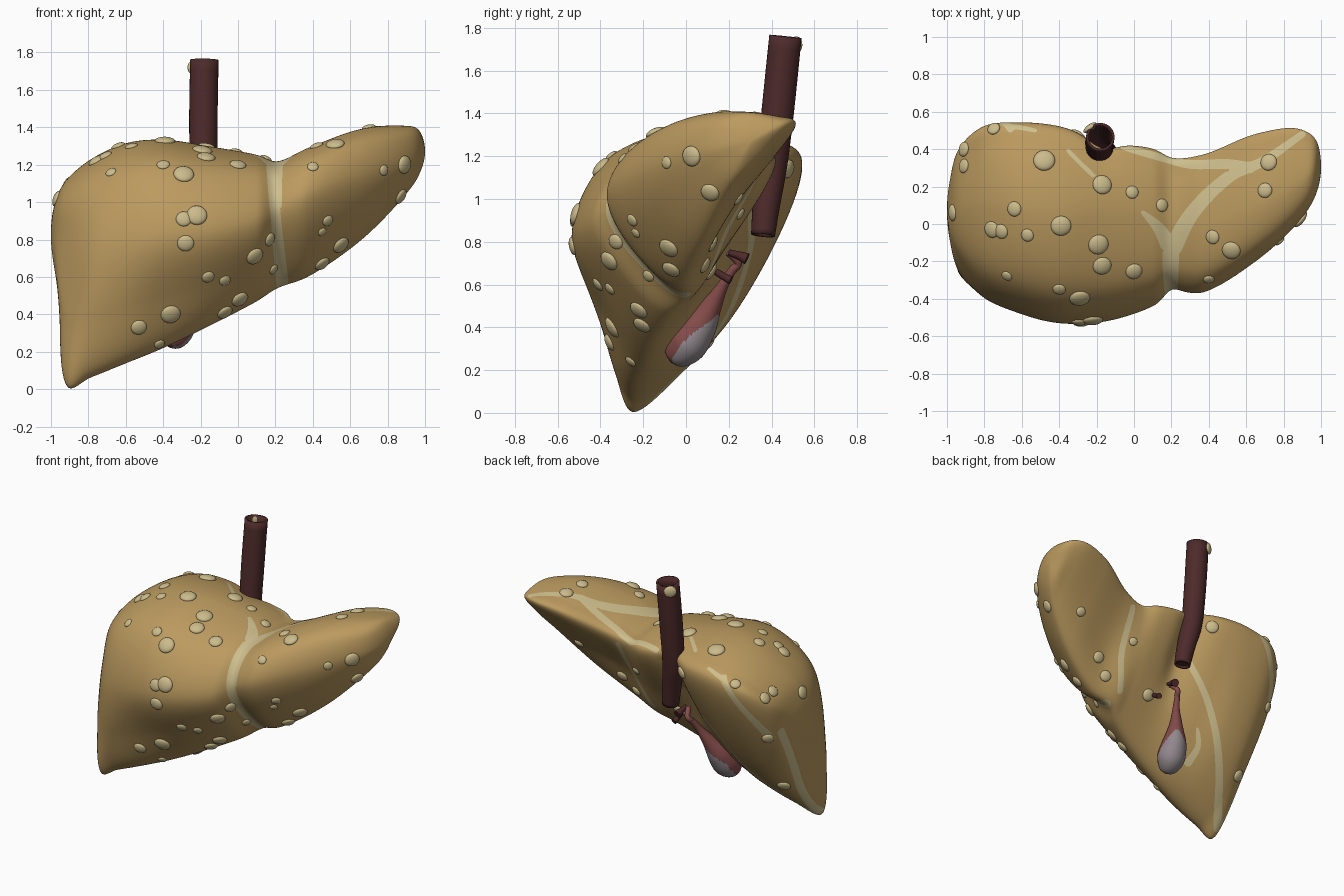
import bpy, bmesh, math
from mathutils import Vector, Matrix
from mathutils.bvhtree import BVHTree
from mathutils.kdtree import KDTree

if "Cube" in bpy.data.objects:
    bpy.data.objects.remove(bpy.data.objects["Cube"])


def material(name, rgb):
    m = bpy.data.materials.new(name)
    m.diffuse_color = (*rgb, 1)
    m.use_nodes = True
    m.node_tree.nodes["Principled BSDF"].inputs["Base Color"].default_value = m.diffuse_color
    return m


TAN = material("tan tissue", (0.50, 0.325, 0.115))
CREAM = material("cream ligament", (0.62, 0.52, 0.27))
NODULE = material("pale nodule", (0.60, 0.50, 0.26))
MAROON = material("dark maroon", (0.075, 0.023, 0.023))
PINK = material("dull pink", (0.24, 0.075, 0.07))
GREY = material("mauve grey", (0.30, 0.26, 0.28))


def finish(bm, name, mats, angle=60):
    bmesh.ops.recalc_face_normals(bm, faces=bm.faces)
    me = bpy.data.meshes.new(name)
    bm.to_mesh(me)
    bm.free()
    ob = bpy.data.objects.new(name, me)
    bpy.context.collection.objects.link(ob)
    for m in mats:
        me.materials.append(m)
    bpy.ops.object.select_all(action='DESELECT')
    ob.select_set(True)
    bpy.context.view_layer.objects.active = ob
    bpy.ops.object.shade_smooth_by_angle(angle=math.radians(angle))
    return ob


def segment(p, n):
    """Centripetal spline samples between p[1] and p[2]."""
    t = [0.0]
    for a, b in zip(p, p[1:]):
        t.append(t[-1] + max((b - a).length, 1e-5) ** 0.5)
    out = []
    for k in range(n):
        u = t[1] + (t[2] - t[1]) * k / n
        mix = lambda a, b, i, j: a * ((t[j] - u) / (t[j] - t[i])) + b * ((u - t[i]) / (t[j] - t[i]))
        a1, a2, a3 = mix(p[0], p[1], 0, 1), mix(p[1], p[2], 1, 2), mix(p[2], p[3], 2, 3)
        out.append(mix(mix(a1, a2, 0, 2), mix(a2, a3, 1, 3), 1, 2))
    return out


def open_spline(p, n, first=None, last=None):
    q = [first or p[0] * 2 - p[1]] + p + [last or p[-1] * 2 - p[-2]]
    out = []
    for i in range(len(p) - 1):
        out += segment(q[i:i + 4], n)
    return out + [p[-1]]


def closed_spline(p, n):
    m = len(p)
    return [v for i in range(m) for v in segment([p[(i + j - 1) % m] for j in range(4)], n)]


def skin(bm, rings, caps=True):
    loops = [[bm.verts.new(v) for v in r] for r in rings]
    n = len(loops[0])
    for a, b in zip(loops, loops[1:]):
        for i in range(n):
            bm.faces.new((a[i], a[(i + 1) % n], b[(i + 1) % n], b[i]))
    if caps:
        bm.faces.new(loops[0])
        bm.faces.new(loops[-1])


# Body sections: x, then (y, z) of lower edge, front, top, back, underside
SECTIONS = [
    (-.985, -.09, .60, -.06, .84, .08, .97, .23, .92, .08, .68),
    (-.935, -.25, .01, -.20, .80, .06, 1.09, .40, 1.04, .09, .38),
    (-.80, -.25, .06, -.38, .80, .08, 1.215, .52, 1.15, .16, .38),
    (-.60, -.24, .14, -.48, .80, .05, 1.31, .54, 1.19, .18, .43),
    (-.40, -.20, .22, -.53, .82, .02, 1.33, .52, 1.20, .18, .56),
    (-.15, -.15, .34, -.52, .85, .05, 1.295, .44, 1.20, .17, .72),
    (.10, -.07, .47, -.44, .90, .03, 1.25, .40, 1.18, .20, .80),
    (.21, .00, .54, -.365, .97, -.03, 1.215, .35, 1.17, .20, .83),
    (.37, -.01, .60, -.365, 1.04, -.04, 1.285, .37, 1.21, .18, .89),
    (.65, .06, .79, -.20, 1.14, .06, 1.385, .48, 1.32, .27, 1.03),
    (.87, .16, 1.01, .00, 1.21, .18, 1.405, .51, 1.36, .33, 1.15),
    (.965, .24, 1.14, .14, 1.24, .28, 1.385, .46, 1.35, .36, 1.23),
]


def section_ring(s):
    x = s[0]
    low, front, top, back, under = [Vector((x, s[i], s[i + 1])) for i in range(1, 11, 2)]
    belly = .09 + .11 * min(1, max(0, (x + .4) / .6))
    lower = low.lerp(front, .45) + Vector((0, -belly * (front.z - low.z), 0))
    d, e = top - front, back - top
    shoulder = front + Vector((0, .29 * d.y, .71 * d.z))
    crest = top + Vector((0, .75 * e.y, .38 * e.z))
    return closed_spline([low, lower, front, shoulder, top, crest, back, under], 22)


rings = [section_ring(s) for s in SECTIONS]
ends = (Vector((-1, .07, .83)), Vector((1, .30, 1.27)))
lines = []
for i in range(len(rings[0])):
    mid = [r[i] for r in rings]
    a = ends[0] + (mid[0] - ends[0]) * .02
    b = ends[1] + (mid[-1] - ends[1]) * .02
    a.x, b.x = -1, 1
    dome = lambda c, q: Vector((q.x, 2 * c.y - q.y, 2 * c.z - q.z))
    lines.append(open_spline([a] + mid + [b], 18, dome(ends[0], mid[0]), dome(ends[1], mid[-1])))


def carve(v):
    """Front fissure, rear channel for the great vein, tapered outer end."""
    v = v.copy()
    y = v.y
    d = v.x - .18 - .08 * (1.2 - v.z)
    v.y += .016 * math.exp(-(d / .05) ** 2) * min(1, max(0, (.05 - y) / .2))
    channel = min(1, max(0, (y - .1) / .2)) * min(1, max(0, (1.3 - v.z) / .15))
    v.y -= .06 * math.exp(-((v.x + .17) / .09) ** 2) * channel
    fade = min(1, max(0, (.8 - v.z) / .5))
    v.x += .03 * fade * fade * (3 - 2 * fade) * min(1, max(0, (-.78 - v.x) / .17))
    return v


body = bmesh.new()
skin(body, [[carve(p) for p in r] for r in zip(*lines)])
bmesh.ops.recalc_face_normals(body, faces=body.faces)
body.normal_update()
tree = BVHTree.FromBMesh(body)


def cast(side, a, b):
    origin, ray = {
        'front': ((a, -3, b), (0, 1, 0)), 'rear': ((a, 3, b), (0, -1, 0)),
        'top': ((a, b, 3), (0, 0, -1)), 'left': ((-3, a, b), (1, 0, 0)),
    }[side]
    hit = tree.ray_cast(Vector(origin), Vector(ray))
    return hit[0], hit[1]


# Ligament bands cut into the body: side, start and end half width, path
BANDS = [
    ('front', .030, .034, [(.18, 1.19), (.20, .90), (.24, .54)]),
    ('top', .035, .045, [(.20, -.35), (.20, -.12)]),
    ('top', .05, .012, [(.20, -.14), (.13, -.02), (.05, .06)]),
    ('top', .05, .018, [(.20, -.14), (.32, .07), (.52, .26), (.68, .33), (.90, .48)]),
    ('top', .02, .03, [(-.05, .41), (.15, .355), (.30, .32), (.50, .32), (.62, .30)]),
    ('top', .012, .012, [(-.35, .39), (-.22, .26)]),
    ('top', .012, .018, [(-.53, .50), (-.60, .515), (-.67, .525)]),
    ('rear', .020, .028, [(-.66, 1.22), (-.76, 1.09), (-.86, .92), (-.92, .78)]),
    ('left', .028, .028, [(.29, .82), (.18, .62), (.10, .47), (-.02, .25), (-.14, .10), (-.21, .05)]),
    ('rear', .022, .022, [(.30, 1.13), (.27, .85), (.20, .62)]),
    ('rear', .018, .026, [(-.20, 1.14), (-.22, .95), (-.44, .66), (-.62, .40)]),
    ('rear', .026, .034, [(-.62, .40), (-.82, .13), (-.89, .05)]),
    ('rear', .012, .028, [(-.43, .52), (-.48, .42), (-.47, .33)]),
]
marks = []
for side, w0, w1, path in BANDS:
    pts = open_spline([Vector((p[0], p[1], 0)) for p in path], 60)
    for k, p in enumerate(pts):
        loc = cast(side, p.x, p.y)[0]
        if loc:
            marks.append((loc, w0 + (w1 - w0) * k / len(pts)))
kd = KDTree(len(marks))
for i, (loc, w) in enumerate(marks):
    kd.insert(loc, i)
kd.balance()


def band(p):
    _, i, dist = kd.find(p)
    return dist - marks[i][1]


# Cut clean band outlines where the distance field changes sign
field = {v: band(v.co) for v in body.verts}
cuts = []
for e in list(body.edges):
    a, b = e.verts
    fa, fb = field[a], field[b]
    if fa * fb < 0:
        t = min(.95, max(.05, fa / (fa - fb)))
        cuts.append(bmesh.utils.edge_split(e, a, t)[1])
bmesh.ops.connect_verts(body, verts=cuts)
for f in body.faces:
    f.material_index = int(band(f.calc_center_median()) < 0)
finish(body, "organ_body", [TAN, CREAM], 80)

# Nodules: position in each side's plane and radius
FRONT = [(-.68, 1.16, .03), (-.40, 1.2, .035), (-.29, 1.15, .055), (-.17, 1.24, .05), (0, 1.2, .045),
         (-.22, .93, .055), (-.29, .91, .042), (-.28, .78, .045), (-.16, .6, .035), (-.07, .58, .032),
         (.09, .71, .05), (.17, .8, .038), (.19, .64, .03), (.01, .48, .048), (-.07, .41, .045),
         (-.36, .4, .054), (-.53, .33, .043), (.40, 1.19, .03), (.52, 1.31, .05), (.78, 1.17, .03),
         (.89, 1.2, .05), (.87, 1.03, .045), (.48, .9, .032), (.45, .84, .025), (.55, .77, .05),
         (.45, .67, .045), (-.42, .24, .03)]
TOP = [(-.75, .51, .035), (-.91, .4, .04), (-.91, .31, .038), (-.97, .06, .045), (-.48, .34, .058),
       (-.76, -.03, .045), (-.71, -.04, .04), (-.64, .08, .04), (-.57, -.06, .035), (-.39, -.01, .055),
       (-.17, .21, .052), (-.01, .17, .035), (.15, .1, .035), (-.19, -.11, .055), (.72, .33, .045),
       (.7, .18, .04), (.42, -.07, .038)]
REAR = [(-.3, 1.14, .045), (-.9, .78, .04), (-.85, .33, .045), (.68, 1.0, .035), (.22, .93, .03),
        (.42, .79, .042), (.33, .69, .04), (-.03, .66, .045)]

nodules = bmesh.new()


def nodule(loc, normal, r):
    turn = normal.to_track_quat('Z', 'Y').to_matrix().to_4x4()
    m = Matrix.Translation(loc) @ turn @ Matrix.Diagonal((r, r * .97, r * .42, 1))
    bmesh.ops.create_uvsphere(nodules, u_segments=20, v_segments=12, radius=1, matrix=m)


for side, spots in (('front', FRONT), ('top', TOP), ('rear', REAR)):
    for a, b, r in spots:
        loc, normal = cast(side, a, b)
        if loc:
            nodule(loc, normal, r)
nodule(Vector((-.235, .515, 1.72)), Vector((-.6, .8, 0)), .042)
finish(nodules, "surface_nodules", [NODULE])


def tube(name, pts, mats, caps=True, sides=28, steps=6, rule=None):
    """Round tube through (x, y, z, radius) points."""
    path = open_spline([Vector(p) for p in pts], steps)
    rings = []
    for i, p in enumerate(path):
        q = path[min(i + 1, len(path) - 1)] - path[max(i - 1, 0)]
        rot = q.to_3d().to_track_quat('Z', 'X')
        rings.append([p.to_3d() + rot @ Vector((math.cos(t), math.sin(t), 0)) * max(p.w, .002)
                      for t in (2 * math.pi * k / sides for k in range(sides))])
    bm = bmesh.new()
    skin(bm, rings, caps)
    bmesh.ops.recalc_face_normals(bm, faces=bm.faces)
    bm.normal_update()
    if rule:
        for f in bm.faces:
            f.material_index = int(rule(f))
    return finish(bm, name, mats, 50)


# Great vein: open, thick walled tube in the rear channel
vein = tube("great_vein", [(-.18, .465, 1.76, .076), (-.185, .43, 1.42, .076), (-.18, .40, 1.15, .072),
                           (-.15, .375, .97, .064), (-.13, .36, .83, .056)], [MAROON], caps=False)
wall = vein.modifiers.new("wall", 'SOLIDIFY')
wall.thickness = .014
tube("vein_plug", [(-.135, .364, .87, .052), (-.132, .362, .845, .05)], [MAROON])

# Gallbladder: pink sac with a grey outer patch
tube("gallbladder", [(-.345, -.07, .235, .004), (-.342, -.057, .25, .052), (-.33, -.003, .315, .094),
                     (-.31, .06, .405, .084), (-.27, .125, .51, .046), (-.23, .175, .60, .025),
                     (-.20, .225, .68, .018)], [PINK, GREY], sides=56, steps=14,
     rule=lambda f: f.normal.dot(Vector((.35, .65, -.67))) > .22 + 7 * max(0, f.calc_center_median().z - .36))

# Ducts and vessel stubs at the hilum
tube("bile_duct", [(-.20, .22, .67, .02), (-.185, .245, .70, .018), (-.16, .20, .75, .018)], [PINK], sides=16)
tube("portal_stub", [(-.14, .20, .75, .014), (-.135, .25, .735, .02), (-.13, .285, .72, .028)], [MAROON], sides=16)
tube("artery_stub", [(-.06, .14, .66, .016), (-.055, .19, .63, .018), (-.05, .21, .62, .02)], [MAROON], sides=16)
